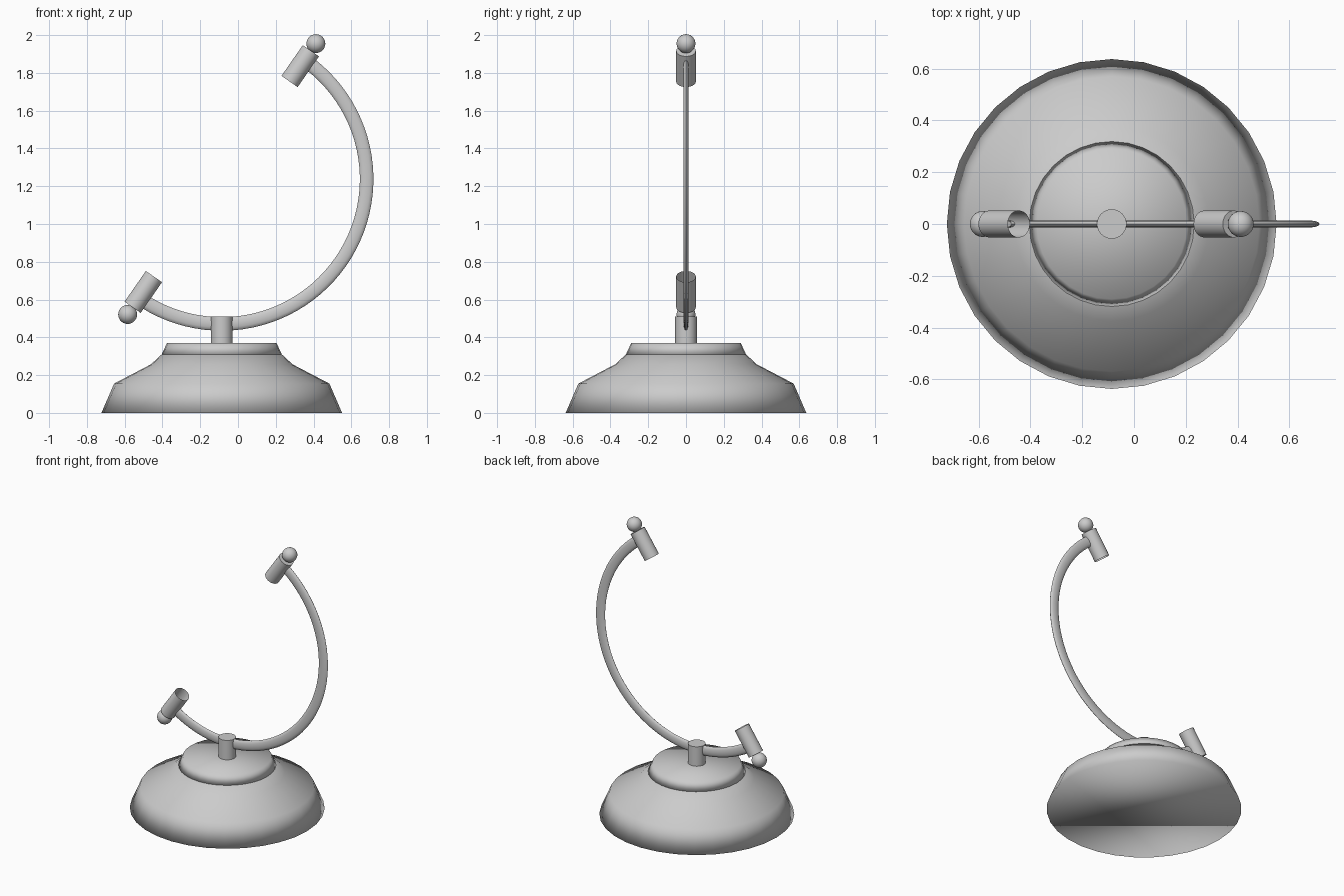
import bpy, bmesh, math
from mathutils import Vector, Matrix

if "Cube" in bpy.data.objects:
    bpy.data.objects.remove(bpy.data.objects["Cube"])

CX, CZ = -0.086, 1.238           # centre of the arc
TILT = math.radians(55.2)        # direction of the pivot axis

metal = bpy.data.materials.new("grey metal")
metal.diffuse_color = (0.6, 0.6, 0.6, 1)
metal.use_nodes = True
metal.node_tree.nodes["Principled BSDF"].inputs["Base Color"].default_value = metal.diffuse_color


def finish(name, bm, angle=None):
    bmesh.ops.recalc_face_normals(bm, faces=bm.faces)
    me = bpy.data.meshes.new(name)
    bm.to_mesh(me)
    bm.free()
    me.materials.append(metal)
    ob = bpy.data.objects.new(name, me)
    bpy.context.collection.objects.link(ob)
    bpy.context.view_layer.objects.active = ob
    ob.select_set(True)
    if angle is None:
        bpy.ops.object.shade_smooth()
    else:
        bpy.ops.object.shade_smooth_by_angle(angle=math.radians(angle))
    ob.select_set(False)
    return ob


def skin(rings, cap_start=True, cap_end=True):
    """Join closed rings of points into a tube."""
    bm = bmesh.new()
    vs = [[bm.verts.new(p) for p in r] for r in rings]
    n = len(vs[0])
    for a, b in zip(vs, vs[1:]):
        for i in range(n):
            j = (i + 1) % n
            bm.faces.new((a[i], a[j], b[j], b[i]))
    if cap_start:
        bm.faces.new(vs[0])
    if cap_end:
        bm.faces.new(vs[-1])
    return bm


def lathe(profile, n=32, **kw):
    return skin([[(r * math.cos(2 * math.pi * i / n), r * math.sin(2 * math.pi * i / n), z)
                  for i in range(n)] for r, z in profile], **kw)


# stepped round base, with a separate top tier
base = finish("base", lathe([(0.637, 0), (0.57, 0.155), (0.375, 0.257), (0.32, 0.308)]))
tier = finish("base_top_tier", lathe([(0.32, 0.305), (0.29, 0.37)]))
# upright post that grips the arm
post = finish("post", lathe([(0.057, 0.36), (0.057, 0.51)]), 40)
for ob in (base, tier, post):
    ob.location.x = CX

# curved arm: flat oval section swept along an arc
rings = []
STEPS, N = 48, 12
for s in range(STEPS + 1):
    t = math.radians(-122 + (52.5 + 122) * s / STEPS)
    ring = []
    for i in range(N):
        a = 2 * math.pi * i / N
        r = 0.767 + 0.036 * math.cos(a)
        ring.append((CX + r * math.cos(t), 0.0135 * math.sin(a), CZ + r * math.sin(t)))
    rings.append(ring)
finish("curved_arm", skin(rings), 40)

# pivot cups, open towards the centre, each with a ball on the outer end
for name, sign in (("upper", 1), ("lower", -1)):
    axis = Vector((math.cos(TILT), 0, math.sin(TILT))) * sign
    place = Matrix.Translation((CX, 0, CZ)) @ axis.to_track_quat('Z', 'Y').to_matrix().to_4x4()
    cup = finish(name + "_cup", lathe([(0.052, 0.629), (0.052, 0.827)], cap_start=False), 40)
    cup.matrix_world = place
    bm = bmesh.new()
    bmesh.ops.create_uvsphere(bm, u_segments=32, v_segments=16, radius=0.05)
    bmesh.ops.translate(bm, verts=bm.verts, vec=(0, 0, 0.873))
    finish(name + "_ball", bm).matrix_world = place
